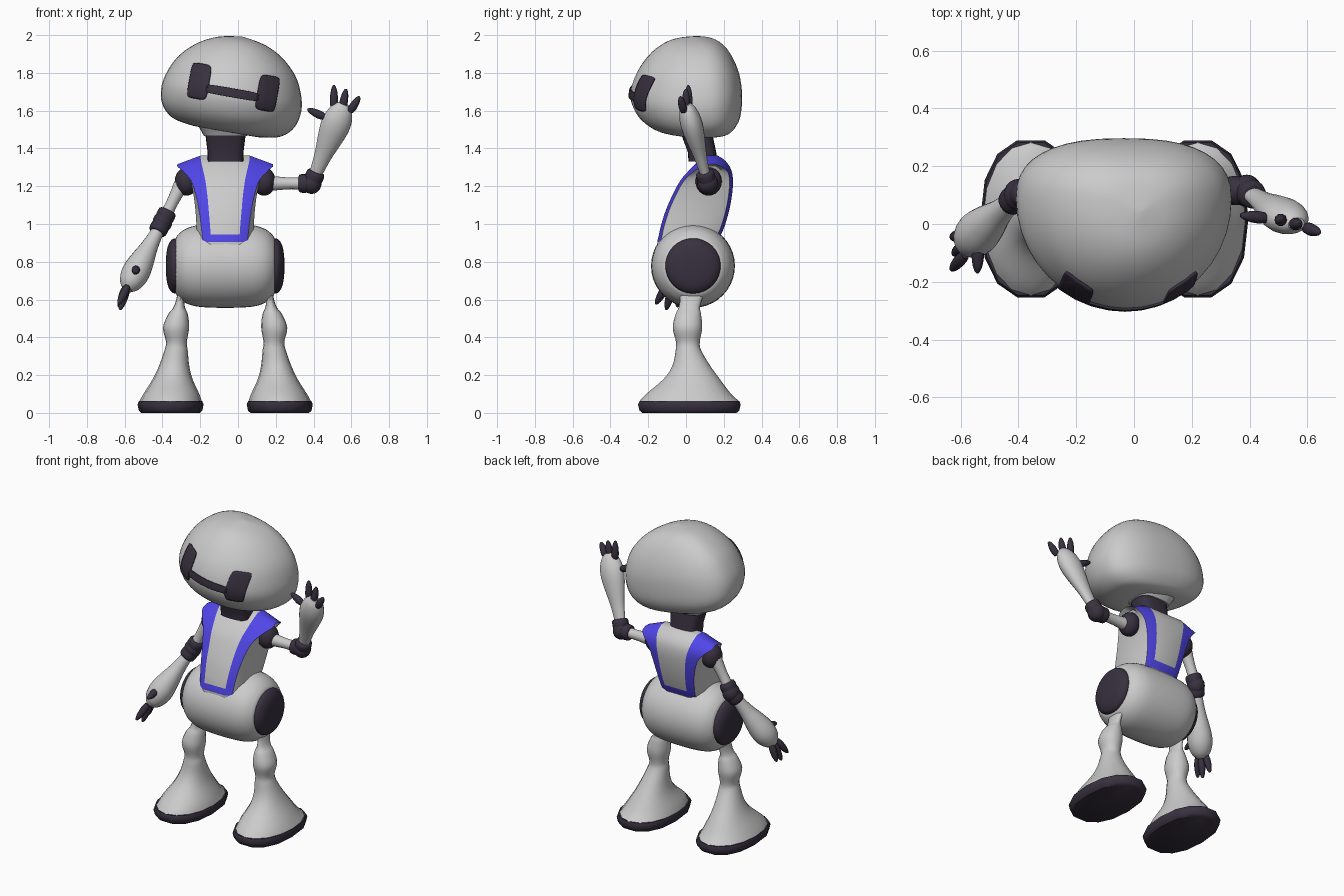
import bpy, bmesh, math
from mathutils import Vector, Matrix
from mathutils.bvhtree import BVHTree

if "Cube" in bpy.data.objects:
    bpy.data.objects.remove(bpy.data.objects["Cube"])

X0 = -0.068  # body centre line


def material(name, rgb):
    m = bpy.data.materials.new(name)
    m.diffuse_color = (*rgb, 1)
    m.use_nodes = True
    m.node_tree.nodes["Principled BSDF"].inputs["Base Color"].default_value = m.diffuse_color
    return m


GREY = material("grey", (0.6, 0.6, 0.6))
DARK = material("dark", (0.04, 0.03, 0.05))
BLUE = material("blue", (0.08, 0.06, 0.8))


def finish(name, bm, mats=(), angle=40):
    bmesh.ops.recalc_face_normals(bm, faces=bm.faces)
    me = bpy.data.meshes.new(name)
    bm.to_mesh(me)
    bm.free()
    ob = bpy.data.objects.new(name, me)
    bpy.context.collection.objects.link(ob)
    for m in mats:
        me.materials.append(m)
    bpy.ops.object.select_all(action='DESELECT')
    ob.select_set(True)
    bpy.context.view_layer.objects.active = ob
    bpy.ops.object.shade_smooth_by_angle(angle=math.radians(angle))
    return ob


def smooth(rows, k=4):
    """Catmull-Rom interpolation of rows of numbers."""
    out = []
    for i in range(len(rows) - 1):
        a, b, c, d = (rows[max(i - 1, 0)], rows[i], rows[i + 1], rows[min(i + 2, len(rows) - 1)])
        for s in range(k):
            t = s / k
            out.append([0.5 * (2 * q + (r - p) * t + (2 * p - 5 * q + 4 * r - w) * t * t
                               + (3 * q - p - 3 * r + w) * t ** 3) for p, q, r, w in zip(a, b, c, d)])
    return out + [list(rows[-1])]


def skin(rings, caps=True):
    bm = bmesh.new()
    vs = [[bm.verts.new(p) for p in r] for r in rings]
    n = len(vs[0])
    for a, b in zip(vs, vs[1:]):
        for j in range(n):
            bm.faces.new((a[j], a[(j + 1) % n], b[(j + 1) % n], b[j]))
    if caps:
        bm.faces.new(vs[0])
        bm.faces.new(vs[-1])
    return bm, vs


def oval(cx, cy, z, rx, rf, rb, n=24, e=2.0, eb=None):
    """Superellipse ring with separate front and back depth."""
    pts = []
    for i in range(n):
        c, s = math.cos(2 * math.pi * i / n), math.sin(2 * math.pi * i / n)
        p = 2 / (eb or e) if s > 0 else 2 / e
        pts.append(Vector((cx + rx * math.copysign(abs(c) ** p, c),
                           cy + (rb if s > 0 else rf) * math.copysign(abs(s) ** p, s), z)))
    return pts


def rod(name, a, b, prof, mat=None, flat=1.0, wide=(0, 1, 0.01), n=16, k=4):
    """Turned shape along a-b; prof holds (fraction, radius)."""
    a, b = Vector(a), Vector(b)
    d = (b - a).normalized()
    u = Vector(wide)
    u = (u - d * u.dot(d)).normalized()
    v = d.cross(u)
    rings = [[a.lerp(b, t) + u * r * math.cos(w) + v * r * flat * math.sin(w)
              for w in [2 * math.pi * j / n for j in range(n)]] for t, r in smooth(prof, k)]
    return finish(name, skin(rings)[0], [mat] if mat else [])


def ball(name, c, r, mat):
    bm = bmesh.new()
    bmesh.ops.create_uvsphere(bm, u_segments=20, v_segments=12, radius=1,
                              matrix=Matrix.Translation(c) @ Matrix.Diagonal((*r, 1)))
    return finish(name, bm, [mat])


# Head, tilted to one side
HEAD = Matrix.Translation((-0.04, 0, 1.635)) @ Matrix.Rotation(math.radians(10), 4, 'Y')
rows = [(-.148, .12, -.05, .18), (-.145, .20, -.10, .22), (-.122, .295, -.18, .255), (-.06, .357, -.255, .288),
        (.03, .376, -.294, .297), (.12, .357, -.28, .29), (.21, .31, -.235, .262),
        (.29, .225, -.165, .215), (.34, .125, -.08, .15), (.362, .01, .035, .05)]
rings = [oval(0, f + .64 * (b - f), z, w, .64 * (b - f), .36 * (b - f), 40, 2, 2.5)
         for z, w, f, b in smooth(rows)]
bm, _ = skin(rings)
bm.normal_update()
tree = BVHTree.FromBMesh(bm)
finish("head", bm, angle=60).matrix_world = HEAD

# Visor: two rounded plates and a bar laid on the face
for name, cx, cz, hw, hh in (("visor_left", -.183, .09, .052, .093), ("visor_right", .183, .09, .052, .093),
                             ("visor_bar", 0, .06, .14, .023)):
    bm, n = bmesh.new(), 16
    g = []
    for i in range(n + 1):
        row = []
        for j in range(n + 1):
            u, v = 2 * i / n - 1, 2 * j / n - 1
            f = 1 - .1 * (u * v) ** 4
            x, z = cx + hw * u * f, cz + hh * v * f
            hit = tree.ray_cast(Vector((x, -1, z)), Vector((0, 1, 0)))[0]
            row.append(bm.verts.new((x, hit.y - .005, z)))
        g.append(row)
    for i in range(n):
        for j in range(n):
            bm.faces.new((g[i][j], g[i + 1][j], g[i + 1][j + 1], g[i][j + 1]))
    ob = finish(name, bm, [DARK])
    ob.matrix_world = HEAD
    mod = ob.modifiers.new("thickness", 'SOLIDIFY')
    mod.thickness, mod.offset = .008, 0

# Neck and the rim under the head
for name, mat, rows in (("neck", DARK, [(1.33, .095, .088, .075), (1.38, .095, .085, .075), (1.50, .11, .05, .085)]),
                        ("head_rim", GREY, [(1.465, .113, .06, .092), (1.48, .122, .06, .10), (1.53, .15, .06, .14)])):
    finish(name, skin([oval(X0 + .002, cy, z, rx, ry, ry, 24, 3.2) for z, rx, cy, ry in rows])[0], [mat])

# Torso with a blue strap loop on front and back
rows = [(.87, .073, .112, .14, -.15, .15, 0), (.905, .075, .117, .147, -.152, .168, 0),
        (.945, .077, .122, .15, -.143, .186, 0), (.99, .08, .127, .152, -.133, .205, 0),
        (1.07, .087, .138, .157, -.108, .228, 0), (1.15, .094, .154, .167, -.073, .243, 0),
        (1.23, .105, .18, .182, -.03, .249, .003), (1.29, .118, .222, .195, .022, .238, .012),
        (1.335, .128, .252, .205, .07, .208, .032), (1.362, .13, .252, .21, .115, .168, .045)]
rings = []
for z, wi, wo, ws, f, b, d in smooth(rows):
    m, lo = b - f, z - 1.2 * d
    c = min(.018, m * .2)
    front = [(-wo, f + c, z - d), (-wi, f, z), (wi, f, z), (wo, f + c, z - d)]
    back = [(wo, b - c, z - d), (wi, b, z), (-wi, b, z), (-wo, b - c, z - d)]
    loop = front + [(ws, f + .25 * m, lo), (ws, b - .25 * m, lo)] + back + [(-ws, b - .25 * m, lo), (-ws, f + .25 * m, lo)]
    rings.append([Vector((X0 + x, y, h)) for x, y, h in loop])
bm, vs = skin(rings, caps=False)
for i, f in enumerate(bm.faces):
    j, z = i % 12, f.calc_center_median().z
    start = .905 if j < 6 else .945
    if z > start and (j in (0, 2, 6, 8) or (j in (1, 7) and z < start + .042)):
        f.material_index = 1
t = vs[-1]
for q, mi in (((0, 1, 8, 9), 1), ((1, 2, 7, 8), 0), ((2, 3, 6, 7), 1), ((3, 4, 5, 6), 0), ((9, 10, 11, 0), 0)):
    bm.faces.new([t[j] for j in q]).material_index = mi
finish("torso", bm, [GREY, BLUE])

# Pelvis barrel and dark hip caps
hip = Vector((X0, .037, .778))
rod("pelvis", hip, hip + Vector((1, 0, 0)),
    [(-.262, .145), (-.25, .165), (-.21, .196), (-.14, .216), (0, .222), (.14, .216), (.21, .196), (.25, .165), (.262, .145)], n=40)

for s, side in ((-1, "left"), (1, "right")):
    rod("hip_cap_" + side, hip, hip + Vector((s, 0, 0)),
        [(.24, .146), (.265, .146), (.285, .137), (.303, .105), (.312, .055), (.314, .004)], DARK, n=32)
    # Leg flaring into the foot, on a dark sole
    leg = [(.06, .289, .018, .166, .266), (.10, .285, .014, .148, .225), (.18, .278, .03, .105, .148),
           (.25, .27, .028, .08, .10), (.33, .26, .013, .062, .068), (.375, .258, .01, .055, .063),
           (.45, .26, .008, .069, .078), (.52, .25, .012, .053, .068), (.56, .243, .018, .03, .056),
           (.62, .236, .03, .019, .062), (.70, .23, .04, .019, .09)]
    finish("leg_" + side, skin([oval(X0 + s * x, y, z, rx, ry, ry, 16, 2.1)
                                for z, x, y, rx, ry in smooth(leg)])[0], angle=50)
    sole = [(0, .155, .255), (.012, .168, .27), (.045, .175, .278), (.062, .168, .27)]
    finish("sole_" + side, skin([oval(X0 + s * .289, .018, z, rx, ry, ry, 14, 2.3)
                                 for z, rx, ry in sole])[0], [DARK])
    ball("shoulder_" + side, (X0 + s * .205, .12, 1.225), (.062, .07, .075), DARK)

# Arms: one hanging, one waving
FINGER = [(0, .016), (.3, .022), (.7, .018), (.93, .01), (1, .004)]
arms = {
    "left": dict(s=(-.30, .12, 1.21), e=(-.40, .10, 1.01), h=(-.588, -.075, .655), wide=(0, 1, 0), flat=.95,
                 fingers=[((-.585, -.105, .67), (-.633, -.16, .575)), ((-.588, -.075, .66), (-.625, -.105, .545)),
                          ((-.595, -.04, .665), (-.632, -.045, .56)), ((-.54, -.07, .765), (-.542, -.17, .742))]),
    "right": dict(s=(.17, .12, 1.215), e=(.39, .115, 1.215), h=(.562, .0, 1.635), wide=(1, 0, 0), flat=.75,
                  fingers=[((.508, .015, 1.61), (.508, .012, 1.735)), ((.553, .0, 1.61), (.572, .0, 1.715)),
                           ((.593, -.012, 1.595), (.643, -.03, 1.675)), ((.46, .02, 1.565), (.368, .03, 1.608))])}
for side, a in arms.items():
    S, E, H = (Vector(a[k]) for k in "seh")
    rod("upper_arm_" + side, S, E, [(0, .04), (.5, .031), (1, .036)])
    rod("forearm_" + side, E, H, [(0, .03), (.15, .036), (.35, .047), (.55, .066), (.7, .077), (.82, .075),
                                  (.93, .058), (1, .03)], None, a["flat"], a["wide"], 20)
    ball("elbow_" + side, E, (.052, .056, .056), DARK)
    for tag, P in (("upper", S), ("lower", H)):
        end = E + (P - E).normalized() * .07
        rod(f"elbow_cuff_{tag}_{side}", E, end, [(0, .046), (.5, .05), (.9, .047), (1, .034)], DARK, k=2)
    for i, (p, q) in enumerate(a["fingers"]):
        rod(f"finger_{side}_{i + 1}" if i < 3 else "thumb_" + side, p, q, FINGER, DARK, wide=(.3, 1, .2), n=10, k=3)
